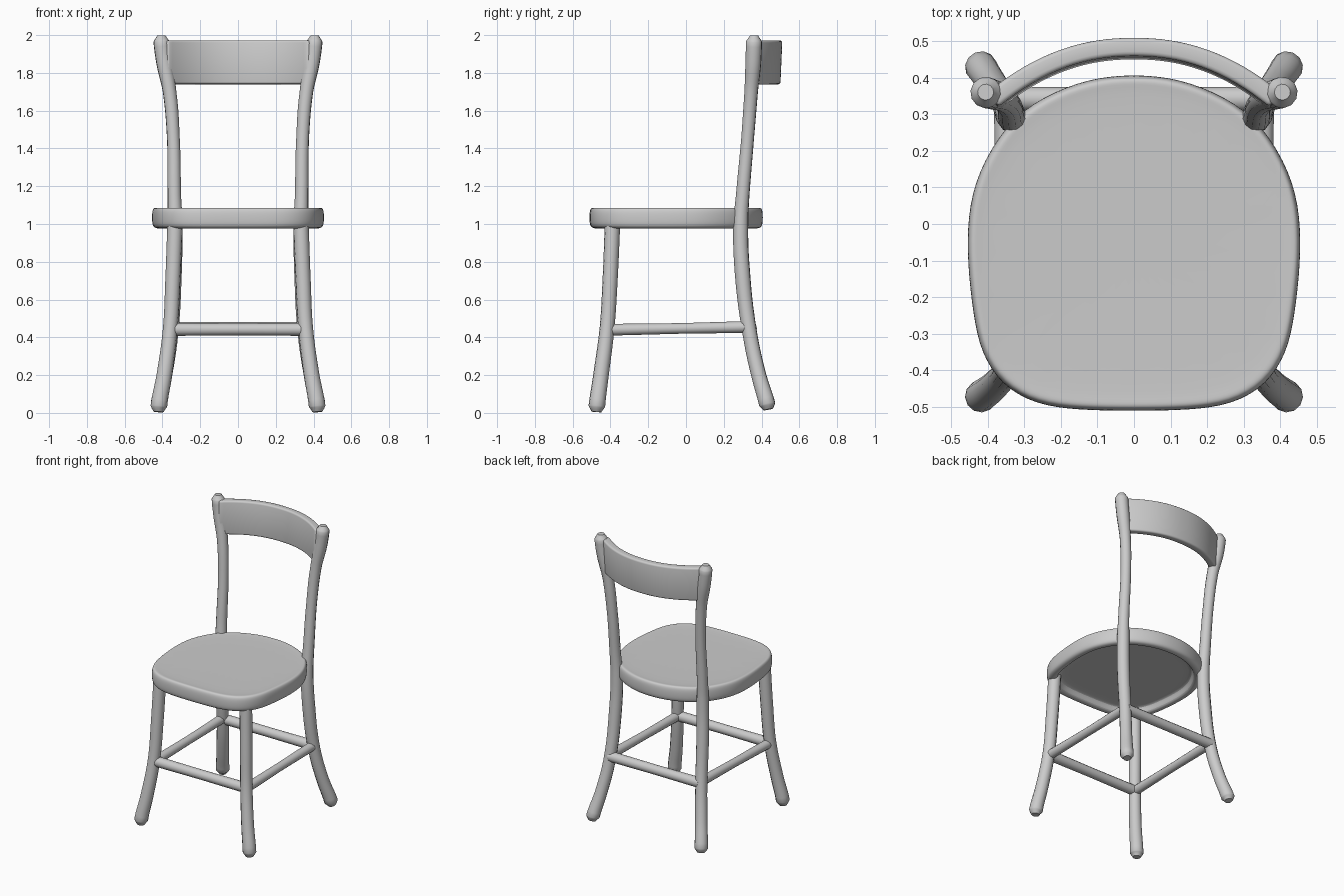
import bpy, bmesh

if "Cube" in bpy.data.objects:
    bpy.data.objects.remove(bpy.data.objects["Cube"])


def finish(obj, angle=0.8):
    bpy.ops.object.select_all(action='DESELECT')
    obj.select_set(True)
    bpy.context.view_layer.objects.active = obj
    bpy.ops.object.shade_smooth_by_angle(angle=angle)


def mesh_object(name, bm):
    bmesh.ops.recalc_face_normals(bm, faces=bm.faces)
    me = bpy.data.meshes.new(name)
    bm.to_mesh(me)
    bm.free()
    obj = bpy.data.objects.new(name, me)
    bpy.context.collection.objects.link(obj)
    return obj


def rod(name, points, mirror=False):
    """Round rod through (x, y, z, radius) points."""
    cu = bpy.data.curves.new(name, 'CURVE')
    cu.dimensions = '3D'
    cu.bevel_depth = 1.0
    cu.bevel_resolution = 4
    cu.resolution_u = 5
    cu.use_fill_caps = True
    sp = cu.splines.new('BEZIER')
    sp.bezier_points.add(len(points) - 1)
    for bp, (x, y, z, r) in zip(sp.bezier_points, points):
        bp.co = (x, y, z)
        bp.radius = r
        bp.handle_left_type = bp.handle_right_type = 'AUTO'
    obj = bpy.data.objects.new(name, cu)
    bpy.context.collection.objects.link(obj)
    bpy.ops.object.select_all(action='DESELECT')
    obj.select_set(True)
    bpy.context.view_layer.objects.active = obj
    bpy.ops.object.convert(target='MESH')
    obj = bpy.context.view_layer.objects.active
    obj.name = name
    finish(obj, 1.0)
    if mirror:
        obj.modifiers.new('Mirror', 'MIRROR')


# Seat: rounded outline lofted through a rim profile, recessed underneath
half = [(0, .41), (.12, .40), (.25, .35), (.35, .275), (.43, .14), (.456, .02),
        (.456, -.11), (.44, -.25), (.42, -.35), (.365, -.44), (.27, -.495),
        (.15, -.51), (0, -.512)]
outline = half + [(-x, y) for x, y in half[-2:0:-1]]
profile = [(.80, 1.02), (.86, 1.02), (.875, .98), (.93, .975), (.985, .982),
           (1, 1.01), (1, 1.06), (.985, 1.085), (.95, 1.087), (.88, 1.08)]
bm = bmesh.new()
rings = [[bm.verts.new((x * s, -.05 + (y + .05) * s, z)) for x, y in outline]
         for s, z in profile]
n = len(outline)
for a, b in zip(rings, rings[1:]):
    for i in range(n):
        j = (i + 1) % n
        bm.faces.new((a[i], a[j], b[j], b[i]))
bm.faces.new(rings[0])
bm.faces.new(rings[-1])
seat = mesh_object('seat', bm)
finish(seat, 1.2)
seat.modifiers.new('Subdivision', 'SUBSURF').levels = 2
seat.modifiers['Subdivision'].render_levels = 2

# Legs: splayed front pair, and back pair running up into the backrest posts
rod('front_leg', [(.42, -.474, .005, .026), (.419, -.472, .035, .044),
                  (.39, -.45, .20, .041), (.358, -.418, .45, .039),
                  (.345, -.402, .70, .040), (.332, -.388, 1.03, .041)], True)
rod('back_leg', [(.421, .435, .018, .026), (.419, .43, .045, .044),
                 (.388, .385, .20, .040), (.355, .338, .42, .039),
                 (.338, .298, .75, .041), (.333, .290, 1.0, .040),
                 (.337, .300, 1.15, .036), (.342, .326, 1.45, .034),
                 (.362, .345, 1.70, .036), (.390, .356, 1.85, .042),
                 (.405, .360, 1.965, .043), (.406, .361, 1.998, .022)], True)

# Stretchers
rod('side_stretcher', [(.355, -.415, .44, .031), (.352, -.04, .447, .028),
                       (.352, .335, .455, .031)], True)
for name, y, z in (('front_stretcher', -.415, .442), ('back_stretcher', .342, .448)):
    rod(name, [(-.35, y, z, .034), (0, y, z, .032), (.35, y, z, .034)])

# Curved backrest board between the posts
bm = bmesh.new()
steps = 32
cols = []
for i in range(steps + 1):
    u = -1 + 2 * i / steps
    y = .34 + .145 * (1 - abs(u) ** 2.2)
    cols.append([bm.verts.new((u * .387, y - .01 * (1 - t), 1.74 + .232 * t))
                 for t in (0, .5, 1)])
for a, b in zip(cols, cols[1:]):
    for k in range(2):
        bm.faces.new((a[k], b[k], b[k + 1], a[k + 1]))
board = mesh_object('backrest', bm)
solid = board.modifiers.new('Solidify', 'SOLIDIFY')
solid.thickness = .05
solid.offset = 0
bev = board.modifiers.new('Bevel', 'BEVEL')
bev.width = .012
bev.segments = 3
finish(board)
